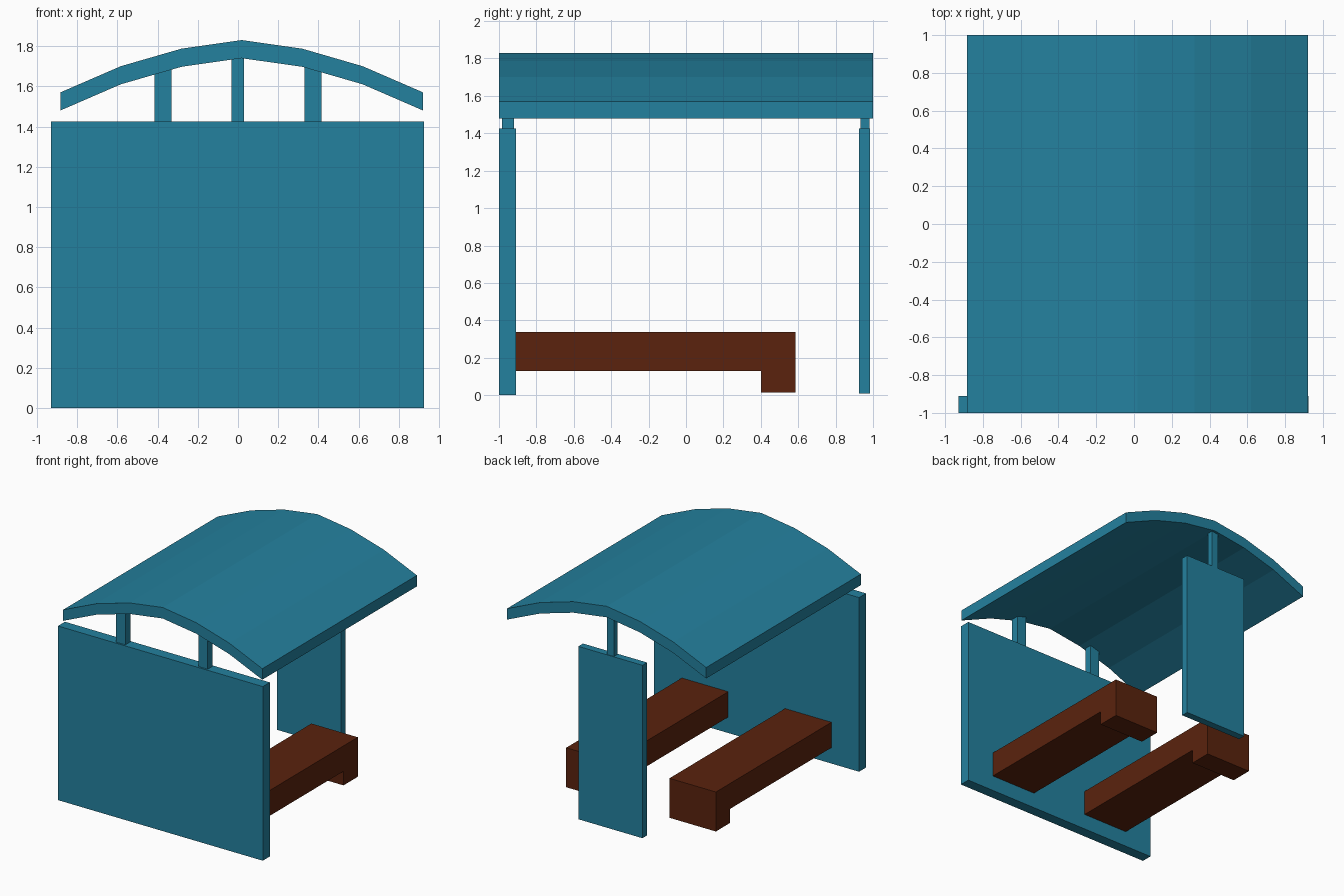
import bpy

if "Cube" in bpy.data.objects:
    bpy.data.objects.remove(bpy.data.objects["Cube"])


def make_material(name, color):
    mat = bpy.data.materials.new(name)
    mat.diffuse_color = (*color, 1.0)
    mat.use_nodes = True
    mat.node_tree.nodes["Principled BSDF"].inputs["Base Color"].default_value = mat.diffuse_color
    return mat


teal = make_material("teal paint", (0.0175, 0.22, 0.345))
brown = make_material("brown wood", (0.103, 0.0165, 0.0042))


def prism(name, profile, lo, hi, axis, mat):
    """Extrude a closed profile along x (profile in y, z) or y (profile in x, z)."""
    place = (lambda t, p: (t, p[0], p[1])) if axis == "x" else (lambda t, p: (p[0], t, p[1]))
    n = len(profile)
    verts = [place(t, p) for t in (lo, hi) for p in profile]
    faces = [list(range(n))[::-1], list(range(n, 2 * n))]
    faces += [(i, (i + 1) % n, n + (i + 1) % n, n + i) for i in range(n)]
    if axis == "y":
        faces = [list(f)[::-1] for f in faces]
    mesh = bpy.data.meshes.new(name)
    mesh.from_pydata(verts, [], faces)
    mesh.materials.append(mat)
    obj = bpy.data.objects.new(name, mesh)
    bpy.context.collection.objects.link(obj)
    return obj


def box(name, x, y, z, mat):
    profile = [(y[0], z[0]), (y[1], z[0]), (y[1], z[1]), (y[0], z[1])]
    return prism(name, profile, x[0], x[1], "x", mat)


# Wide front wall and narrow back panel
box("front_wall", (-0.93, 0.925), (-1.0, -0.91), (0.0, 1.425), teal)
box("back_panel", (-0.295, 0.285), (0.925, 0.985), (0.01, 1.425), teal)

# Posts holding the roof
for side, x in (("left", (-0.415, -0.33)), ("right", (0.33, 0.415))):
    box(side + "_front_post", x, (-0.985, -0.92), (1.40, 1.70), teal)
box("back_post", (-0.033, 0.03), (0.932, 0.98), (1.40, 1.76), teal)

# Arched roof of six flat strips
arch = [(-0.883, 1.57), (-0.583, 1.70), (-0.282, 1.787), (0.018, 1.83),
        (0.32, 1.787), (0.62, 1.70), (0.92, 1.57)]
under = [(x, z - 0.09) for x, z in arch]
prism("roof", under + arch[::-1], -1.0, 1.0, "y", teal)

# Two benches, each with a foot at the back end
bench = [(-0.92, 0.13), (0.40, 0.13), (0.40, 0.015),
         (0.585, 0.015), (0.585, 0.338), (-0.92, 0.338)]
prism("left_bench", bench, -0.68, -0.26, "x", brown)
prism("right_bench", bench, 0.255, 0.675, "x", brown)
